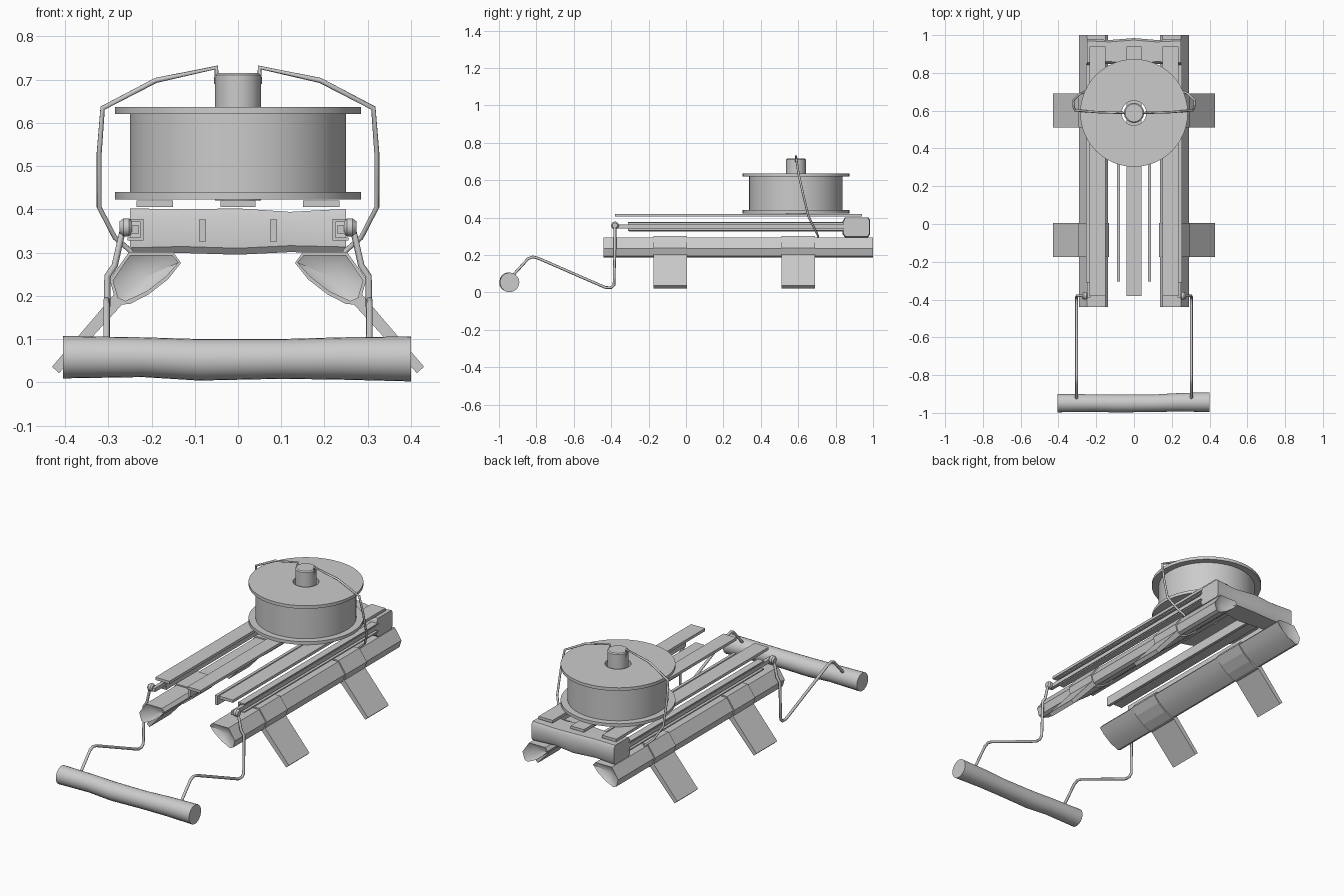
import bpy, bmesh, math
from mathutils import Vector

if "Cube" in bpy.data.objects:
    bpy.data.objects.remove(bpy.data.objects["Cube"])


def finish(name, bm, smooth=True):
    bmesh.ops.recalc_face_normals(bm, faces=bm.faces)
    me = bpy.data.meshes.new(name)
    bm.to_mesh(me)
    bm.free()
    ob = bpy.data.objects.new(name, me)
    bpy.context.collection.objects.link(ob)
    if smooth:
        bpy.ops.object.select_all(action='DESELECT')
        ob.select_set(True)
        bpy.context.view_layer.objects.active = ob
        bpy.ops.object.shade_smooth_by_angle(angle=math.radians(35))
    return ob


def loft(name, rings, recess=0.0, smooth=True):
    """Skin a list of point rings; recess pushes the end-cap centres inwards."""
    bm = bmesh.new()
    vs = [[bm.verts.new(p) for p in r] for r in rings]
    n = len(vs[0])
    for a, b in zip(vs, vs[1:]):
        for i in range(n):
            j = (i + 1) % n
            bm.faces.new((a[i], a[j], b[j], b[i]))
    for end, inner in ((0, 1), (-1, -2)):
        ring = vs[end]
        if recess:
            mid = sum((v.co for v in ring), Vector()) / n
            into = sum((v.co for v in vs[inner]), Vector()) / n - mid
            c = bm.verts.new(mid + into.normalized() * recess)
            for i in range(n):
                bm.faces.new((ring[i], ring[(i + 1) % n], c))
        else:
            bm.faces.new(ring)
    return finish(name, bm, smooth)


def along_y(name, prof, ys, sx=1, recess=0.0, smooth=False):
    return loft(name, [[(sx * x, y, z) for x, z in prof] for y in ys], recess, smooth)


def rect(x0, x1, z0, z1):
    return [(x0, z0), (x1, z0), (x1, z1), (x0, z1)]


def lathe(name, prof, cy, closed=False, n=48):
    """Revolve (radius, z) points round a vertical axis at y = cy."""
    bm = bmesh.new()
    cols = []
    for k in range(n):
        a = 2 * math.pi * k / n
        cols.append([bm.verts.new((r * math.cos(a), cy + r * math.sin(a), z)) for r, z in prof])
    m = len(prof)
    for k in range(n):
        a, b = cols[k], cols[(k + 1) % n]
        for i in range(m if closed else m - 1):
            j = (i + 1) % m
            bm.faces.new((a[i], b[i], b[j], a[j]))
    if not closed:
        bm.faces.new([c[0] for c in cols])
        bm.faces.new([c[-1] for c in cols])
    return finish(name, bm)


def wire(name, pts, r, sx=1):
    cu = bpy.data.curves.new(name, 'CURVE')
    cu.dimensions = '3D'
    cu.bevel_depth = r
    cu.bevel_resolution = 2
    cu.use_fill_caps = True
    sp = cu.splines.new('POLY')
    sp.points.add(len(pts) - 1)
    for p, (x, y, z) in zip(sp.points, pts):
        p.co = (sx * x, y, z, 1)
    ob = bpy.data.objects.new(name, cu)
    bpy.context.collection.objects.link(ob)
    bpy.ops.object.select_all(action='DESELECT')
    ob.select_set(True)
    bpy.context.view_layer.objects.active = ob
    bpy.ops.object.convert(target='MESH')
    bpy.ops.object.shade_smooth_by_angle(angle=math.radians(60))


# Spool with a bored centre, and the post through it
CY = 0.588
lathe('spool', [(0.065, 0.423), (0.285, 0.423), (0.285, 0.44), (0.25, 0.44), (0.25, 0.62),
                (0.285, 0.62), (0.285, 0.637), (0.065, 0.637)], CY, True)
lathe('spool_post', [(0.053, 0.42), (0.053, 0.71), (0.047, 0.715)], CY)

# Rear cross block, slightly waisted
rings = []
for x, z0, z1, dy in ((-0.25, 0.296, 0.402, 0), (-0.13, 0.299, 0.40, 0.006), (0, 0.295, 0.402, -0.004),
                      (0.12, 0.301, 0.394, 0.006), (0.25, 0.298, 0.401, 0)):
    y0, y1 = 0.842 + dy, 0.98 - dy
    rings.append([(x, y0, z0 + .015), (x, y0 + .012, z0), (x, y1 - .01, z0), (x, y1, z0 + .015),
                  (x, y1, z1 - .015), (x, y1 - .01, z1), (x, y0 + .012, z1), (x, y0, z1 - .02)])
loft('rear_block', rings)

# Deck planks and thin slats under them
along_y('deck_plank_middle', rect(-0.04, 0.04, 0.405, 0.42), (-0.38, 0.94))
BEAM = [(0.26, 0.187), (0.278, 0.195), (0.29, 0.235), (0.25, 0.294), (0.152, 0.294),
        (0.137, 0.277), (0.165, 0.245), (0.21, 0.21)]
STRAP = [(0.132, 0.276), (0.15, 0.301), (0.252, 0.301), (0.297, 0.238), (0.287, 0.203),
         (0.43, 0.036), (0.414, 0.021), (0.268, 0.18), (0.25, 0.181), (0.207, 0.203), (0.162, 0.238)]
for sx, side in ((-1, 'left'), (1, 'right')):
    along_y('deck_plank_' + side, rect(0.15, 0.235, 0.405, 0.42), (-0.38, 0.94), sx)
    along_y('thin_slat_' + side, rect(0.074, 0.09, 0.325, 0.376), (-0.305, 0.85), sx)
    # Side rails: an open channel with a rod inside
    along_y('side_channel_' + side, [(0.218, 0.328), (0.255, 0.328), (0.255, 0.335), (0.226, 0.335),
            (0.226, 0.371), (0.255, 0.371), (0.255, 0.378), (0.218, 0.378)], (-0.31, 0.85), sx)
    along_y('sliding_rod_' + side, rect(0.23, 0.25, 0.343, 0.364), (-0.39, 0.85), sx)
    # Lower runner beams with hollowed ends
    along_y('runner_beam_' + side, BEAM, (-0.44, 0.28, 1.0), sx, 0.035, True)
    # Bent strap legs wrapped over the beams
    for y0, y1, end in ((-0.175, 0.005, 'front'), (0.51, 0.69, 'rear')):
        along_y(f'strap_leg_{end}_{side}', STRAP, (y0, y1), sx)
    # Pivot knob at the rail tip
    loft('pivot_knob_' + side, [[(sx * x, -0.38 + r * math.cos(k * math.pi / 8), 0.358 + r * math.sin(k * math.pi / 8))
         for k in range(16)] for x, r in ((0.245, 0.014), (0.252, 0.021), (0.265, 0.021), (0.274, 0.014))])
    # Pull handle wire
    wire('handle_wire_' + side, [(0.25, -0.38, 0.358), (0.268, -0.38, 0.345), (0.285, -0.38, 0.27),
         (0.302, -0.38, 0.245), (0.304, -0.385, 0.04), (0.304, -0.4, 0.026), (0.304, -0.43, 0.026),
         (0.304, -0.79, 0.183), (0.304, -0.82, 0.19), (0.304, -0.845, 0.18), (0.304, -0.945, 0.07)], 0.0075, sx)
    # Wire tying the spool post down to the runner
    wire('tie_wire_' + side, [(0.05, CY, 0.69), (0.05, CY, 0.728), (0.19, 0.592, 0.698), (0.313, 0.602, 0.634),
         (0.321, 0.625, 0.53), (0.321, 0.655, 0.405), (0.285, 0.69, 0.335), (0.25, 0.705, 0.305),
         (0.238, 0.705, 0.285)], 0.006, sx)

# Uneven log grip at the front
rings = []
for x, y, z, r in ((-0.405, -0.948, 0.058, 0.049), (-0.22, -0.948, 0.058, 0.046), (-0.09, -0.95, 0.052, 0.048),
                   (0.1, -0.949, 0.054, 0.046), (0.24, -0.944, 0.055, 0.049), (0.4, -0.943, 0.054, 0.052)):
    rings.append([(x, y + r * math.cos(k * math.pi / 12), z + r * math.sin(k * math.pi / 12)) for k in range(24)])
loft('log_grip', rings)
